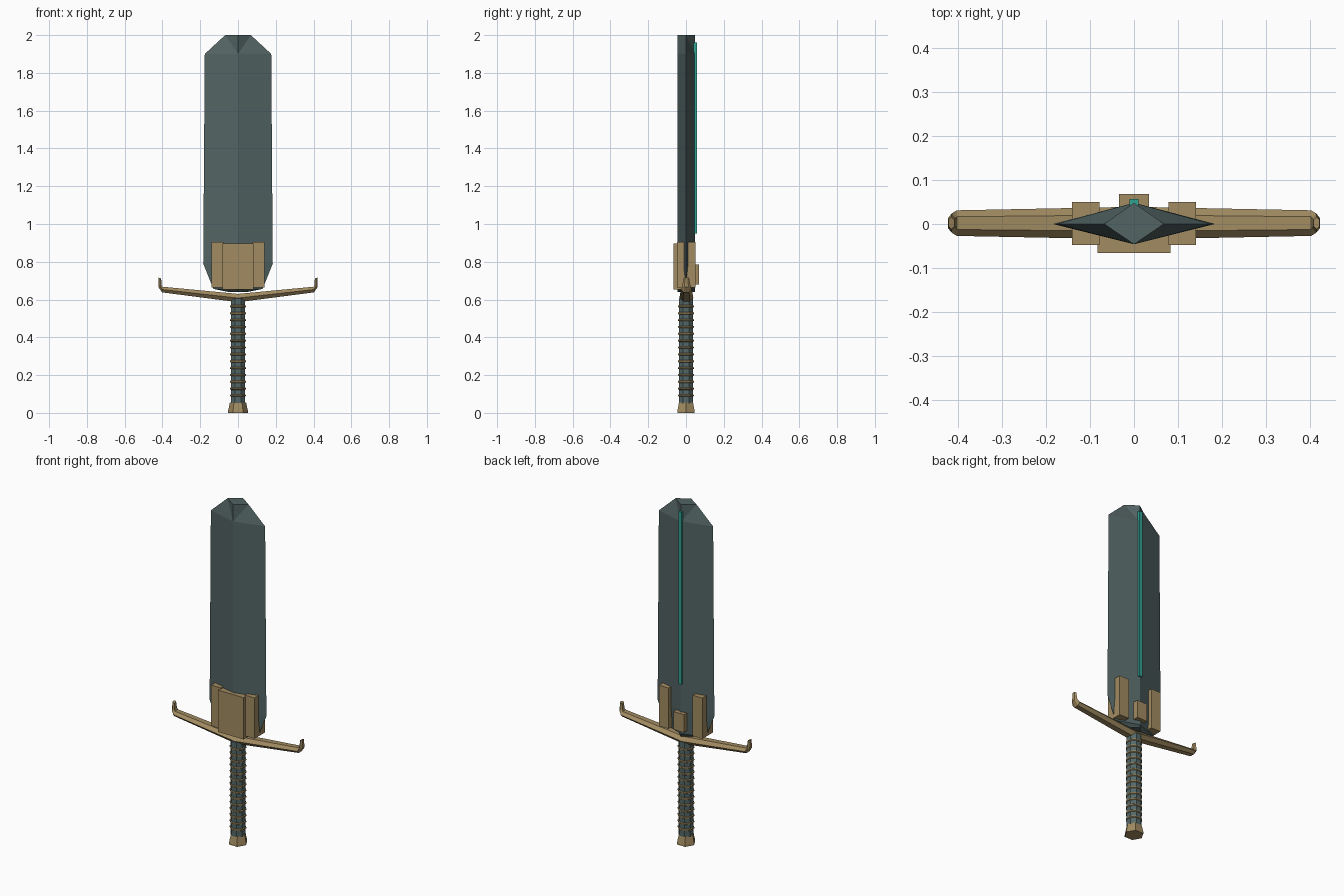
import bpy, bmesh, math
from mathutils import Vector

if "Cube" in bpy.data.objects:
    bpy.data.objects.remove(bpy.data.objects["Cube"])


def material(name, rgb):
    m = bpy.data.materials.new(name)
    m.diffuse_color = (*rgb, 1)
    m.use_nodes = True
    m.node_tree.nodes["Principled BSDF"].inputs["Base Color"].default_value = m.diffuse_color
    return m


STEEL = material("dark_steel", (0.085, 0.125, 0.125))
GOLD = material("old_gold", (0.36, 0.26, 0.12))
GLOW = material("teal_glow", (0.03, 0.36, 0.29))
WRAP = material("grip_wrap", (0.09, 0.14, 0.14))


def finish(bm, name, mat):
    bmesh.ops.recalc_face_normals(bm, faces=bm.faces)
    me = bpy.data.meshes.new(name)
    bm.to_mesh(me)
    bm.free()
    me.materials.append(mat)
    ob = bpy.data.objects.new(name, me)
    bpy.context.collection.objects.link(ob)
    return ob


def loft(name, sections, mat):
    """Skin a list of equally sized point rings and cap both ends."""
    bm = bmesh.new()
    rings = [[bm.verts.new(p) for p in s] for s in sections]
    n = len(rings[0])
    for a, b in zip(rings, rings[1:]):
        for i in range(n):
            j = (i + 1) % n
            bm.faces.new((a[i], a[j], b[j], b[i]))
    bm.faces.new(rings[0])
    bm.faces.new(rings[-1])
    return finish(bm, name, mat)


def box(name, lo, hi, mat):
    lo, hi = Vector(lo), Vector(hi)
    bm = bmesh.new()
    bmesh.ops.create_cube(bm, size=1)
    for v in bm.verts:
        v.co = (lo + hi) / 2 + v.co * (hi - lo)
    return finish(bm, name, mat)


def ring(r, z, n, turn=0.0):
    return [(r * math.cos(turn + math.tau * i / n),
             r * math.sin(turn + math.tau * i / n), z) for i in range(n)]


# Blade: diamond section lofted upward, tip facets folded from the ridge
def diamond(w, z):
    return [(w, 0, z), (0, 0.048, z), (-w, 0, z), (0, -0.046, z)]


blade = loft("blade", [diamond(w, z) for w, z in
             ((0.05, 0.64), (0.13, 0.656), (0.184, 0.79), (0.176, 1.9))], STEEL)
bm = bmesh.new()
low = [bm.verts.new(p) for p in diamond(0.176, 1.9)]
top = [bm.verts.new(p) for p in diamond(0.068, 2.0)]
for side in (0, 2):
    for ridge in (1, 3):
        bm.faces.new((low[side], low[ridge], top[side]))
        bm.faces.new((low[ridge], top[ridge], top[side]))
bm.faces.new(top)
bm.faces.new(low)
finish(bm, "blade_tip", STEEL)

# Glowing strip along the back ridge
box("glow_strip", (-0.01, 0.04, 0.95), (0.01, 0.057, 1.96), GLOW)

# Plates clamping the blade root
box("front_plate", (-0.083, -0.066, 0.652), (0.083, -0.01, 0.897), GOLD)
box("back_plate", (-0.034, 0.03, 0.68), (0.034, 0.068, 0.785), GOLD)
for s, side in ((-1, "left"), (1, "right")):
    xs = sorted((s * 0.078, s * 0.141))
    box(side + "_clamp", (xs[0], -0.048, 0.665), (xs[1], 0.05, 0.904), GOLD)


# Cross guard: hexagonal section from hook tip to hook tip
def guard_section(s, inner, outer, d):
    (xi, zi), (xo, zo) = inner, outer
    xm, zm = (xi + xo) / 2, (zi + zo) / 2
    c = 0.002
    return [(s * xi, c + d / 2, zi), (s * xm, c + d, zm), (s * xo, c + d / 2, zo),
            (s * xo, c - d / 2, zo), (s * xm, c - d, zm), (s * xi, c - d / 2, zi)]


arm = [((0.0, 0.63), (0.0, 0.586), 0.037),
       ((0.401, 0.668), (0.402, 0.638), 0.029),
       ((0.404, 0.676), (0.422, 0.667), 0.022),
       ((0.407, 0.711), (0.421, 0.717), 0.014)]
loft("cross_guard", [guard_section(-1, *a) for a in reversed(arm)]
     + [guard_section(1, *a) for a in arm[1:]], GOLD)

# Grip core with evenly spaced gold rings
loft("grip", [ring(0.041, z, 8, math.pi / 8) for z in (0.05, 0.605)], WRAP)
for i in range(14):
    z = 0.092 + 0.0363 * i
    loft(f"grip_ring_{i + 1}", [ring(r, z + dz, 8, math.pi / 8) for r, dz in
         ((0.041, -0.006), (0.0455, -0.003), (0.0455, 0.003), (0.041, 0.006))], GOLD)

# Flared hexagonal pommel
loft("pommel", [ring(0.053, 0, 6), ring(0.053, 0.008, 6), ring(0.043, 0.055, 6)], GOLD)
